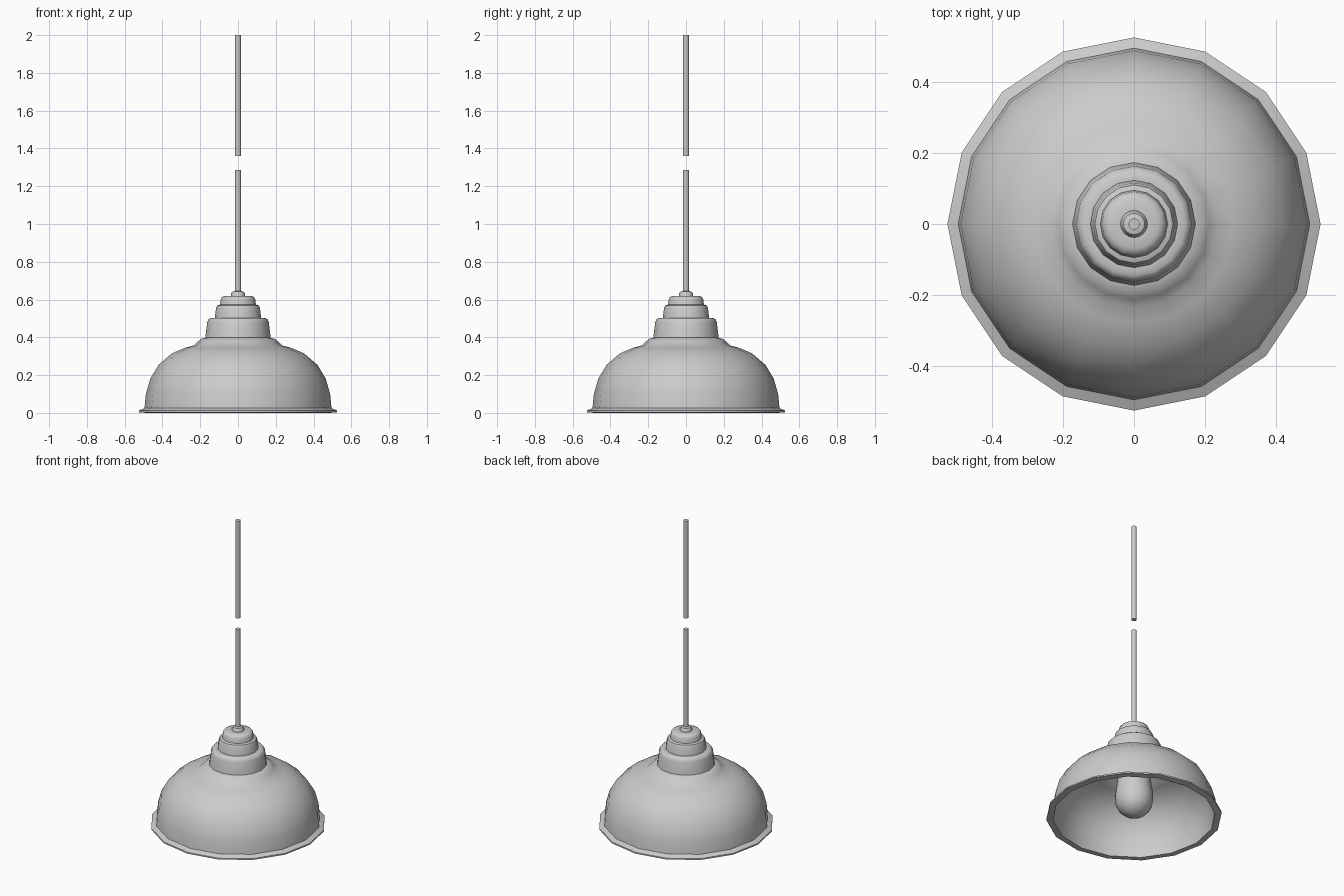
import bpy, math

if "Cube" in bpy.data.objects:
    bpy.data.objects.remove(bpy.data.objects["Cube"])

SIDES = 16


def lathe(name, profile, sides=SIDES, closed=False, angle=40):
    """Revolve (radius, z) points around the z axis."""
    verts, faces, rings = [], [], []
    for r, z in profile:
        if r < 1e-5:
            rings.append([len(verts)] * sides)
            verts.append((0, 0, z))
        else:
            rings.append([len(verts) + i for i in range(sides)])
            for i in range(sides):
                a = 2 * math.pi * i / sides
                verts.append((r * math.cos(a), r * math.sin(a), z))
    pairs = list(zip(rings, rings[1:]))
    if closed:
        pairs.append((rings[-1], rings[0]))
    for low, high in pairs:
        for i in range(sides):
            j = (i + 1) % sides
            quad = [low[i], low[j], high[j], high[i]]
            faces.append(list(dict.fromkeys(quad)))
    mesh = bpy.data.meshes.new(name)
    mesh.from_pydata(verts, [], faces)
    obj = bpy.data.objects.new(name, mesh)
    bpy.context.collection.objects.link(obj)
    bpy.ops.object.select_all(action='DESELECT')
    obj.select_set(True)
    bpy.context.view_layer.objects.active = obj
    bpy.ops.object.shade_smooth_by_angle(angle=math.radians(angle))
    return obj


# Domed shade: flared rim, outer dome, then back down the inside
lathe("shade", [
    (0.485, 0.0), (0.525, 0.003), (0.525, 0.012), (0.495, 0.026),
    (0.488, 0.10), (0.465, 0.18), (0.42, 0.255), (0.35, 0.315),
    (0.28, 0.345), (0.235, 0.357), (0.212, 0.378), (0.195, 0.392), (0.165, 0.40),
    (0.08, 0.40), (0.08, 0.388), (0.19, 0.38), (0.225, 0.348), (0.275, 0.334),
    (0.342, 0.305), (0.41, 0.248), (0.454, 0.176), (0.477, 0.10), (0.484, 0.026),
], closed=True)

# Stepped cap and cord collar
lathe("stepped_cap", [
    (0.173, 0.40), (0.163, 0.48), (0.157, 0.495), (0.145, 0.503),
    (0.123, 0.503), (0.116, 0.555), (0.110, 0.568), (0.098, 0.573),
    (0.095, 0.573), (0.091, 0.602), (0.085, 0.613), (0.070, 0.620),
    (0.038, 0.620), (0.036, 0.632), (0.030, 0.642), (0.015, 0.645),
])

# Light bulb hanging inside the shade
bulb = [(0.115 * math.sin(math.radians(t)), 0.12 - 0.115 * math.cos(math.radians(t)))
        for t in range(0, 91, 18)]
bulb += [(0.113, 0.16), (0.105, 0.22), (0.095, 0.29), (0.08, 0.40)]
lathe("bulb", bulb)

# Hanging cord in two lengths with a gap between them
for name, z0, z1 in (("lower_cord", 0.64, 1.285), ("upper_cord", 1.36, 2.0)):
    lathe(name, [(0, z0), (0.016, z0), (0.016, z1), (0, z1)], sides=12)
